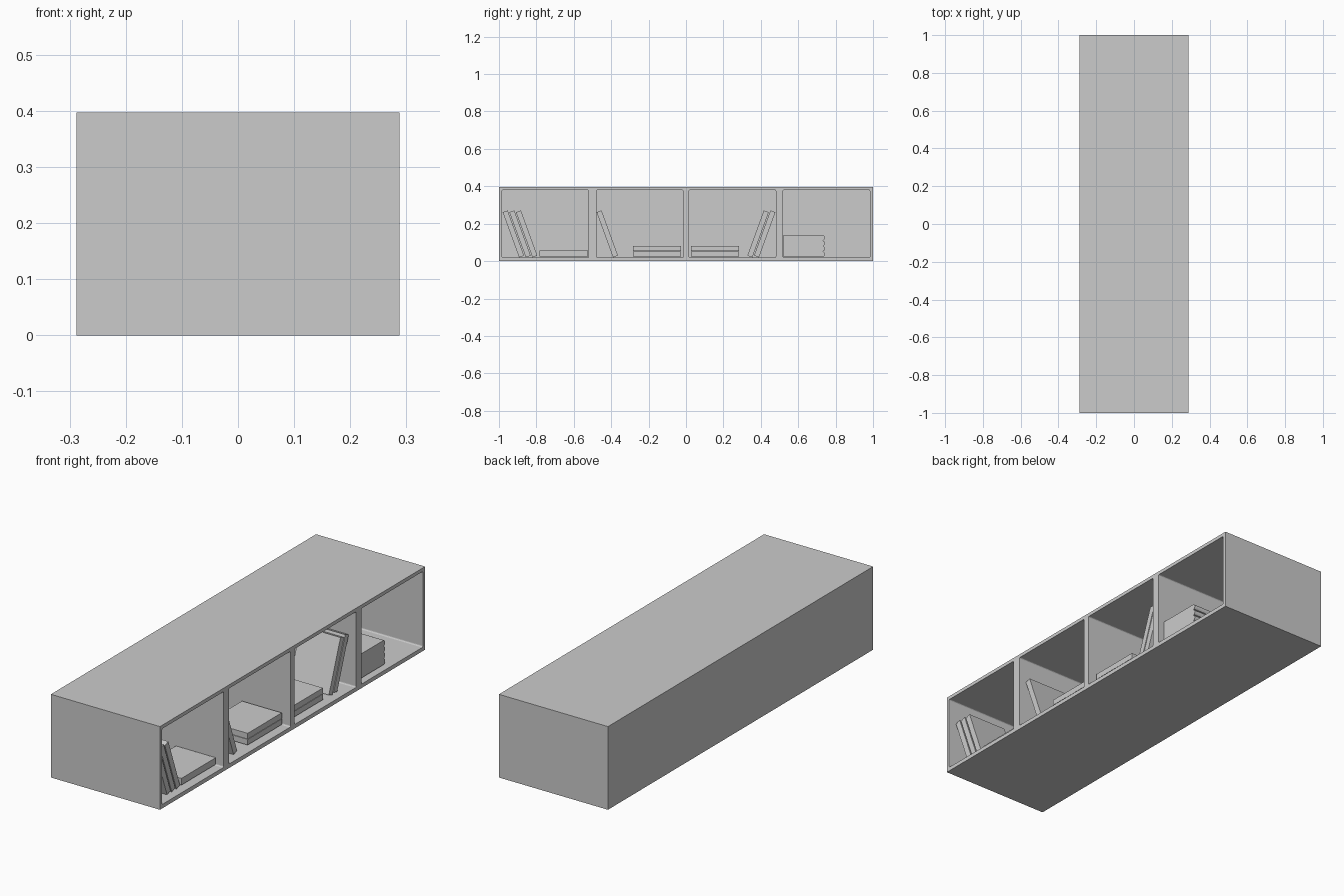
import bpy, bmesh, math
from mathutils import Matrix, Vector

if "Cube" in bpy.data.objects:
    bpy.data.objects.remove(bpy.data.objects["Cube"])

FLOOR = 0.019
LEAN = math.radians(20)
BOOK_H, BOOK_T = 0.257, 0.028
X_BACK, X_FRONT = 0.04, 0.25


def add_object(name, bm):
    bmesh.ops.recalc_face_normals(bm, faces=bm.faces)
    mesh = bpy.data.meshes.new(name)
    bm.to_mesh(mesh)
    bm.free()
    ob = bpy.data.objects.new(name, mesh)
    bpy.context.collection.objects.link(ob)
    return ob


def box(name, lo, hi, round_x=0.0):
    lo, hi = Vector(lo), Vector(hi)
    bm = bmesh.new()
    bmesh.ops.create_cube(bm, size=1)
    bmesh.ops.scale(bm, vec=hi - lo, verts=bm.verts)
    bmesh.ops.translate(bm, vec=(lo + hi) / 2, verts=bm.verts)
    if round_x:
        edges = [e for e in bm.edges
                 if abs(e.verts[0].co.x - e.verts[1].co.x) > 1e-4]
        bmesh.ops.bevel(bm, geom=edges, offset=round_x, segments=3,
                        profile=0.5, affect='EDGES')
    return add_object(name, bm)


def extrude_profile(name, points, x0, x1):
    bm = bmesh.new()
    face = bm.faces.new([bm.verts.new((x0, y, z)) for y, z in points])
    new = bmesh.ops.extrude_face_region(bm, geom=[face], use_keep_orig=True)
    moved = [g for g in new['geom'] if isinstance(g, bmesh.types.BMVert)]
    bmesh.ops.translate(bm, vec=(x1 - x0, 0, 0), verts=moved)
    return add_object(name, bm)


# Cabinet: solid block with four rounded compartments cut in from the right
cabinet = box("cabinet", (-0.288, -1, 0), (0.288, 1, 0.397))
for i, y0 in enumerate((-0.984, -0.479, 0.016, 0.519)):
    cutter = box(f"compartment_cutter_{i + 1}", (-0.27, y0, FLOOR),
                 (0.4, y0 + 0.464, 0.38), round_x=0.006)
    cutter.hide_render = True
    mod = cabinet.modifiers.new("compartment", 'BOOLEAN')
    mod.operation = 'DIFFERENCE'
    mod.solver = 'EXACT'
    mod.object = cutter
    bpy.context.view_layer.objects.active = cabinet
    bpy.ops.object.modifier_apply(modifier=mod.name)
    bpy.data.objects.remove(cutter)


# Leaning books: side -1 leans towards -y, +1 towards +y
def leaning_book(name, y_foot, side):
    up = Vector((side * math.sin(LEAN), math.cos(LEAN)))
    across = Vector((-side * math.cos(LEAN), math.sin(LEAN)))
    foot = Vector((y_foot, FLOOR + 0.001))
    corners = (foot, foot + across * BOOK_T,
               foot + across * BOOK_T + up * BOOK_H, foot + up * BOOK_H)
    extrude_profile(name, corners, X_BACK, X_FRONT)


PITCH = 0.0355
for i in range(3):
    leaning_book(f"leaning_book_a{i + 1}", -0.892 + i * PITCH, -1)
leaning_book("leaning_book_b1", -0.390, -1)
for i in range(2):
    leaning_book(f"leaning_book_c{i + 1}", 0.390 - i * PITCH, 1)

# Flat stacks of books: name, y start, y end, count, thickness
for tag, y0, y1, count, t in (("a", -0.784, -0.525, 1, 0.032),
                              ("b", -0.284, -0.027, 2, 0.027),
                              ("c", 0.027, 0.284, 2, 0.027)):
    for i in range(count):
        z = 0.025 + i * (t + 0.002)
        box(f"flat_book_{tag}{i + 1}", (X_BACK, y0, z), (X_FRONT, y1, z + t))

# Folded cloth pile: four layers with rounded folds on one side
layers, base, top = 4, 0.023, 0.139
h = (top - base) / layers
profile = [(0.522, base)]
for i in range(layers):
    for k in range(6 if i == layers - 1 else 5):
        a = math.pi * k / 5
        profile.append((0.731 + 0.012 * math.sin(a),
                        base + h * (i + 0.5 - 0.5 * math.cos(a))))
profile.append((0.522, top))
extrude_profile("folded_cloth_pile", profile, X_BACK, 0.257)
